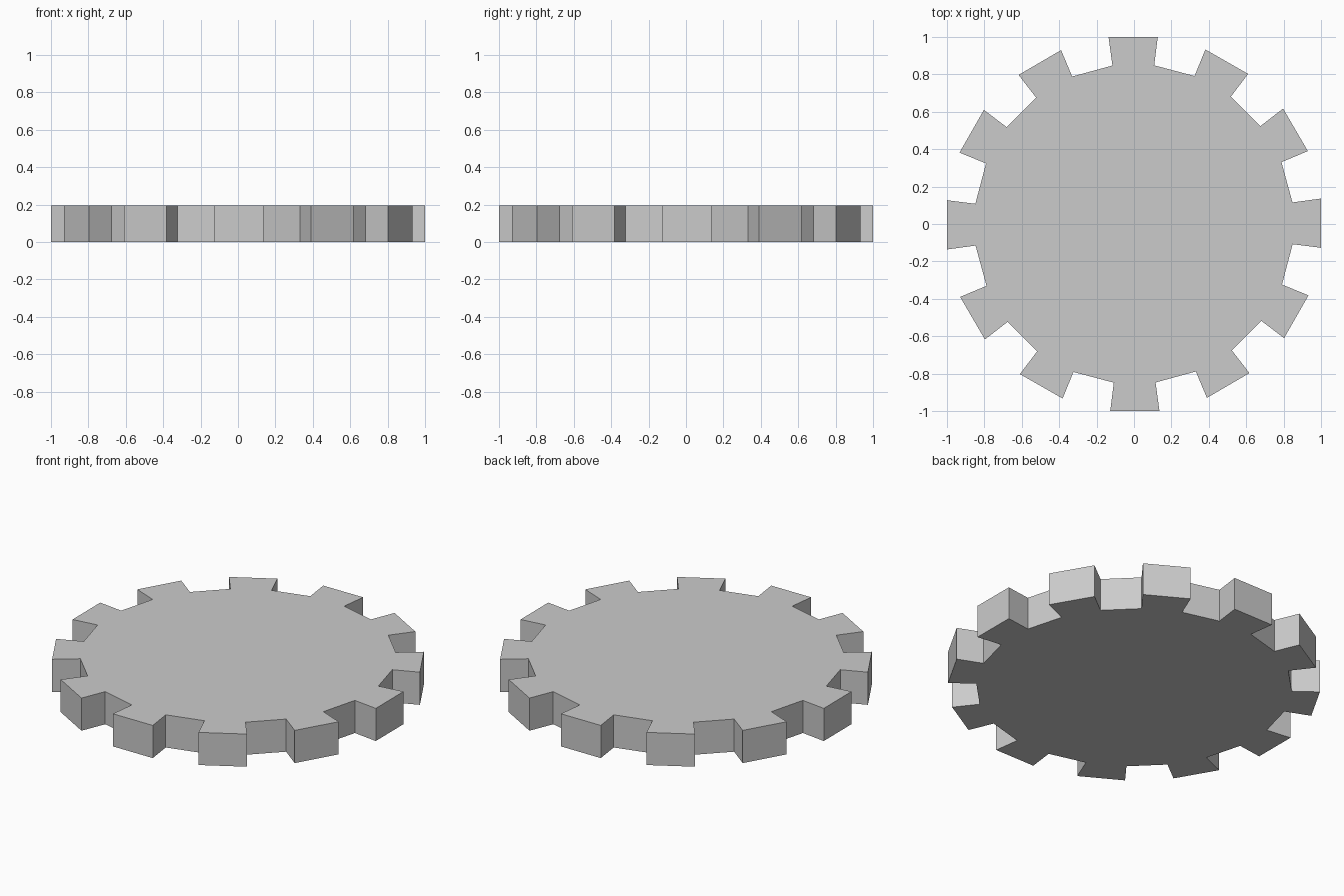
import bpy, bmesh, math

if "Cube" in bpy.data.objects:
    bpy.data.objects.remove(bpy.data.objects["Cube"])

TEETH = 12
HEIGHT = 0.195
TWIST = math.radians(0.25)
R_TIP = 1 / math.cos(math.radians(7.25))
R_ROOT = 0.855

# Gear outline: each tooth and each gap spans half a pitch
bm = bmesh.new()
half = math.pi / TEETH / 2
verts = []
for i in range(TEETH):
    mid = TWIST + i * 2 * math.pi / TEETH
    for r, a in ((R_ROOT, -half), (R_TIP, -half), (R_TIP, half), (R_ROOT, half)):
        verts.append(bm.verts.new((r * math.cos(mid + a), r * math.sin(mid + a), 0)))
base = bm.faces.new(verts)

# Extrude the outline into a solid plate
top = bmesh.ops.extrude_face_region(bm, geom=[base], use_keep_orig=True)
bmesh.ops.translate(bm, vec=(0, 0, HEIGHT),
                    verts=[g for g in top["geom"] if isinstance(g, bmesh.types.BMVert)])
bmesh.ops.recalc_face_normals(bm, faces=bm.faces)

mesh = bpy.data.meshes.new("gear_wheel")
bm.to_mesh(mesh)
bm.free()
bpy.context.collection.objects.link(bpy.data.objects.new("gear_wheel", mesh))
